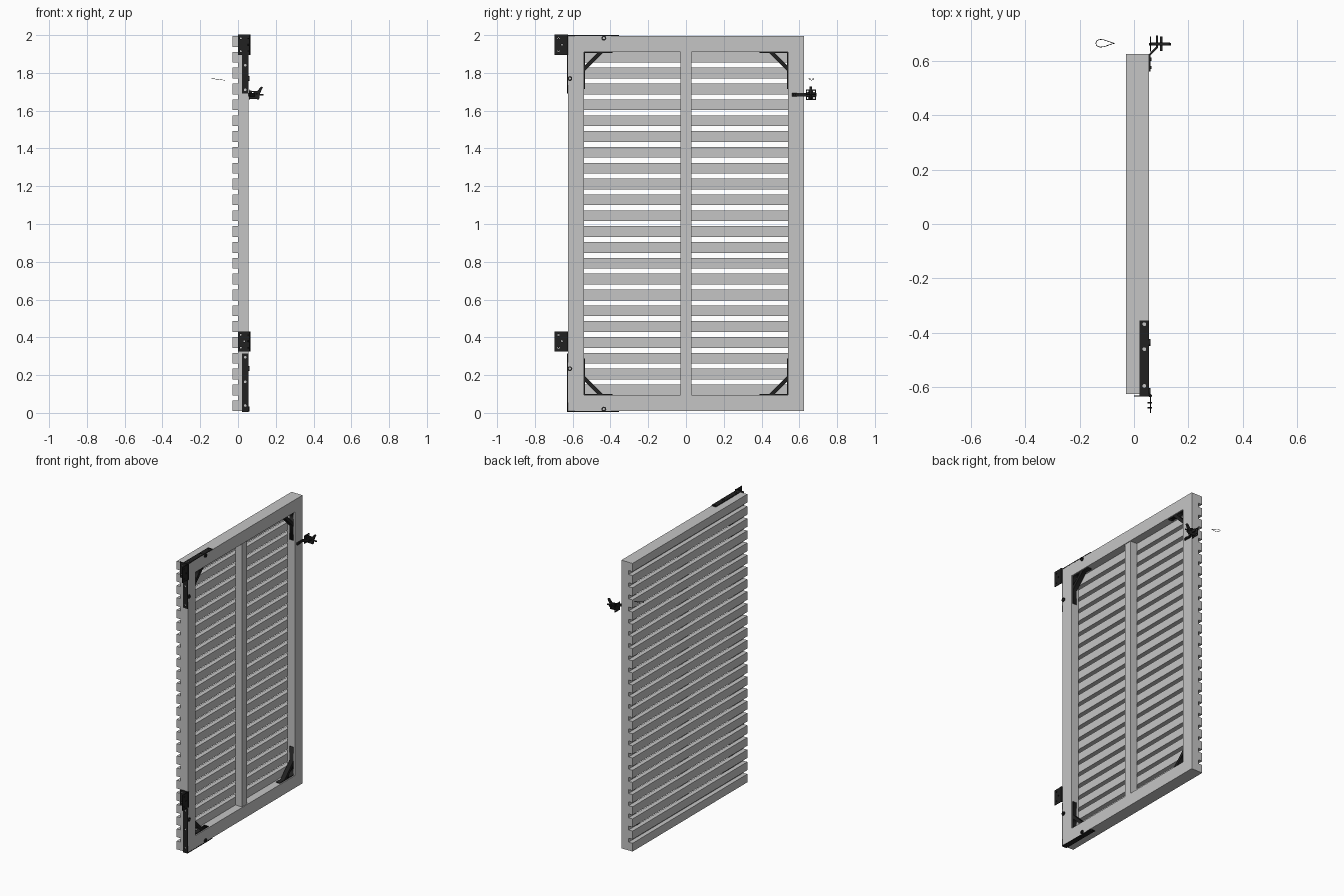
import bpy, math
from mathutils import Matrix, Vector

if "Cube" in bpy.data.objects:
    bpy.data.objects.remove(bpy.data.objects["Cube"])


def material(name, value):
    m = bpy.data.materials.new(name)
    m.use_nodes = True
    col = (value, value, value, 1)
    m.diffuse_color = col
    m.node_tree.nodes["Principled BSDF"].inputs["Base Color"].default_value = col
    return m


GREY = material("light grey boards", 0.56)
BLACK = material("black metal", 0.015)


def box(name, lo, hi, mat):
    bpy.ops.mesh.primitive_cube_add(size=1)
    ob = bpy.context.object
    ob.name = name
    lo, hi = Vector(lo), Vector(hi)
    ob.data.transform(Matrix.Translation((lo + hi) / 2) @ Matrix.Diagonal((*(hi - lo), 1)))
    ob.data.materials.append(mat)
    return ob


def circle(u, v, r, n=12):
    return [(u + r * math.cos(2 * math.pi * i / n), v + r * math.sin(2 * math.pi * i / n))
            for i in range(n)]


def rect(u0, v0, u1, v1):
    return [(u0, v0), (u1, v0), (u1, v1), (u0, v1)]


# For each normal axis: columns of the local u, v and normal directions
PLANES = {"x": ((0, 1, 0), (0, 0, 1), (1, 0, 0)),
          "y": ((1, 0, 0), (0, 0, 1), (0, -1, 0)),
          "z": ((1, 0, 0), (0, 1, 0), (0, 0, 1))}


def plate(name, axis, centre, thick, outline, holes=()):
    """Extruded flat outline with punched holes, lying across the given axis."""
    cu = bpy.data.curves.new(name, "CURVE")
    cu.dimensions, cu.fill_mode, cu.extrude = "2D", "BOTH", thick / 2
    for loop in [outline, *holes]:
        s = cu.splines.new("POLY")
        s.points.add(len(loop) - 1)
        for p, (u, v) in zip(s.points, loop):
            p.co = (u, v, 0, 1)
        s.use_cyclic_u = True
    tmp = bpy.data.objects.new(name + "_outline", cu)
    bpy.context.collection.objects.link(tmp)
    deps = bpy.context.evaluated_depsgraph_get()
    me = bpy.data.meshes.new_from_object(tmp.evaluated_get(deps))
    bpy.data.objects.remove(tmp)
    u, v, n = (Vector(c) for c in PLANES[axis])
    rot = Matrix((u, v, n)).transposed().to_4x4()
    offset = Vector([centre if a == axis else 0 for a in "xyz"])
    me.transform(Matrix.Translation(offset) @ rot)
    me.materials.clear()
    me.materials.append(BLACK)
    ob = bpy.data.objects.new(name, me)
    bpy.context.collection.objects.link(ob)
    return ob


def rod(name, a, b, r):
    a, b = Vector(a), Vector(b)
    bpy.ops.mesh.primitive_cylinder_add(vertices=14, radius=r, depth=(b - a).length)
    ob = bpy.context.object
    ob.name = name
    ob.data.transform(Matrix.Translation((a + b) / 2)
                      @ (b - a).to_track_quat("Z", "Y").to_matrix().to_4x4())
    ob.data.materials.append(BLACK)
    bpy.ops.object.shade_smooth_by_angle()
    return ob


# Door frame
W, BOT, TOP, RAIL = 0.625, 0.009, 1.995, 0.085
FX = 0.055
box("stile_near_hinge", (0, -W, BOT), (FX, -W + RAIL, TOP), GREY)
box("stile_near_latch", (0, W - RAIL, BOT), (FX, W, TOP), GREY)
box("top_rail", (0, -W + RAIL, TOP - RAIL), (FX, W - RAIL, TOP), GREY)
box("bottom_rail", (0, -W + RAIL, BOT), (FX, W - RAIL, BOT + RAIL), GREY)
box("middle_mullion", (0, -0.028, BOT + RAIL), (FX - 0.005, 0.028, TOP - RAIL), GREY)

# Horizontal slats on the outer face
SLATS, HEIGHT = 24, 0.057
pitch = (TOP - BOT - HEIGHT) / (SLATS - 1)
for i in range(SLATS):
    z = BOT + i * pitch
    box(f"slat_{i + 1}", (-0.03, -W, z), (0, W, z + HEIGHT), GREY)

# Braced brackets in the four inner corners
for sy in (-1, 1):
    for sz, name in ((-1, "lower"), (1, "upper")):
        cy = sy * (W - RAIL)
        cz = TOP - RAIL if sz > 0 else BOT + RAIL

        def place(pts):
            return [(cy - sy * a, cz - sz * b) for a, b in pts]
        t = 0.005
        outline = place([(0, 0), (0.15, 0), (0.15, t), (0.1, t), (t, 0.1), (t, 0.195), (0, 0.195)])
        gap = place([(t, t), (0.07, t), (t, 0.07)])
        plate(f"{name}_corner_bracket_{'latch' if sy > 0 else 'hinge'}", "x", 0.032, 0.03,
              outline, [gap])

# Outer straps, ring bolts and hinges at the hinge side
for name, end, sign, hinge in (("upper", TOP, -1, 1.895), ("lower", BOT, 1, 0.325)):
    tip = end + sign * 0.305
    lo, hi = sorted((end, tip))
    holes = [circle(0.038, end + sign * d, 0.007) for d in (0.03, 0.155, 0.285)]
    plate(f"{name}_side_strap", "y", -W - 0.0025, 0.005, rect(0.021, lo, 0.056, hi), holes)
    flat_holes = [circle(0.038, y, 0.007) for y in (-0.595, -0.46, -0.368)]
    plate(f"{name}_end_strap", "z", end - sign * 0.0025, 0.005,
          rect(0.021, -W - 0.005, 0.056, -0.355), flat_holes)
    for tag, y, z in (("side", -0.615, end + sign * 0.225), ("end", -0.435, end + sign * 0.011)):
        plate(f"{name}_{tag}_ring_bolt", "x", 0.058, 0.007, circle(y, z, 0.013),
              [circle(y, z, 0.006)])
    # Butt hinge: one leaf on the edge, one leaf reaching to the post
    top = hinge + 0.107
    rows = [hinge + d for d in (0.02, 0.054, 0.088)]
    plate(f"{name}_hinge_edge_leaf", "y", -W - 0.007, 0.004, rect(0, hinge, 0.06, top),
          [circle(0.015 + 0.018 * (k % 2), z, 0.005) for k, z in enumerate(rows)])
    plate(f"{name}_hinge_post_leaf", "x", 0.061, 0.004, rect(-0.695, hinge, -0.632, top),
          [circle(-0.675 + 0.018 * (k % 2), z, 0.005) for k, z in enumerate(rows)])
    rod(f"{name}_hinge_pin", (0.06, -0.631, hinge), (0.06, -0.631, top), 0.006)
    for k, z in enumerate(rows):
        y = -0.675 + 0.018 * (k % 2)
        rod(f"{name}_hinge_screw_{k + 1}", (0.05, y, z), (0.067, y, z), 0.003)

# Gate latch: cranked arm, catch and striker
arm = [(0.055, 0.56), (0.061, 0.56), (0.061, 0.62), (0.089, 0.648), (0.089, 0.692),
       (0.081, 0.692), (0.081, 0.652), (0.055, 0.624)]
plate("latch_arm", "z", 1.684, 0.017, arm)
for k, y in enumerate((0.575, 0.605)):
    rod(f"latch_arm_screw_{k + 1}", (0.06, y, 1.684), (0.065, y, 1.684), 0.006)
plate("latch_plate", "x", 0.06, 0.004, rect(0.634, 1.657, 0.688, 1.712),
      [circle(y, z, 0.005) for y in (0.644, 0.678) for z in (1.667, 1.702)])
catch = [(0.06, 1.662), (0.112, 1.66), (0.115, 1.688), (0.132, 1.725),
         (0.121, 1.727), (0.103, 1.704), (0.06, 1.706)]
plate("latch_catch", "y", 0.661, 0.012, catch, [circle(0.078, 1.695, 0.005)])
rod("latch_striker", (0.055, 0.661, 1.684), (0.136, 0.661, 1.684), 0.005)
rod("latch_pivot", (0.1, 0.635, 1.69), (0.1, 0.688, 1.69), 0.005)

# Thin pull cord loop
cord = bpy.data.curves.new("pull_cord", "CURVE")
cord.dimensions, cord.bevel_depth, cord.bevel_resolution = "3D", 0.0012, 1
spline = cord.splines.new("POLY")
spline.points.add(23)
for i, p in enumerate(spline.points):
    a = 2 * math.pi * i / 24
    x = -0.105 - 0.035 * math.cos(a)
    p.co = (x, 0.664 + 0.014 * math.sin(a) * (1 + math.cos(a)) / 1.3, 1.752 - 0.13 * x, 1)
spline.use_cyclic_u = True
cord.materials.append(BLACK)
bpy.context.collection.objects.link(bpy.data.objects.new("pull_cord", cord))
